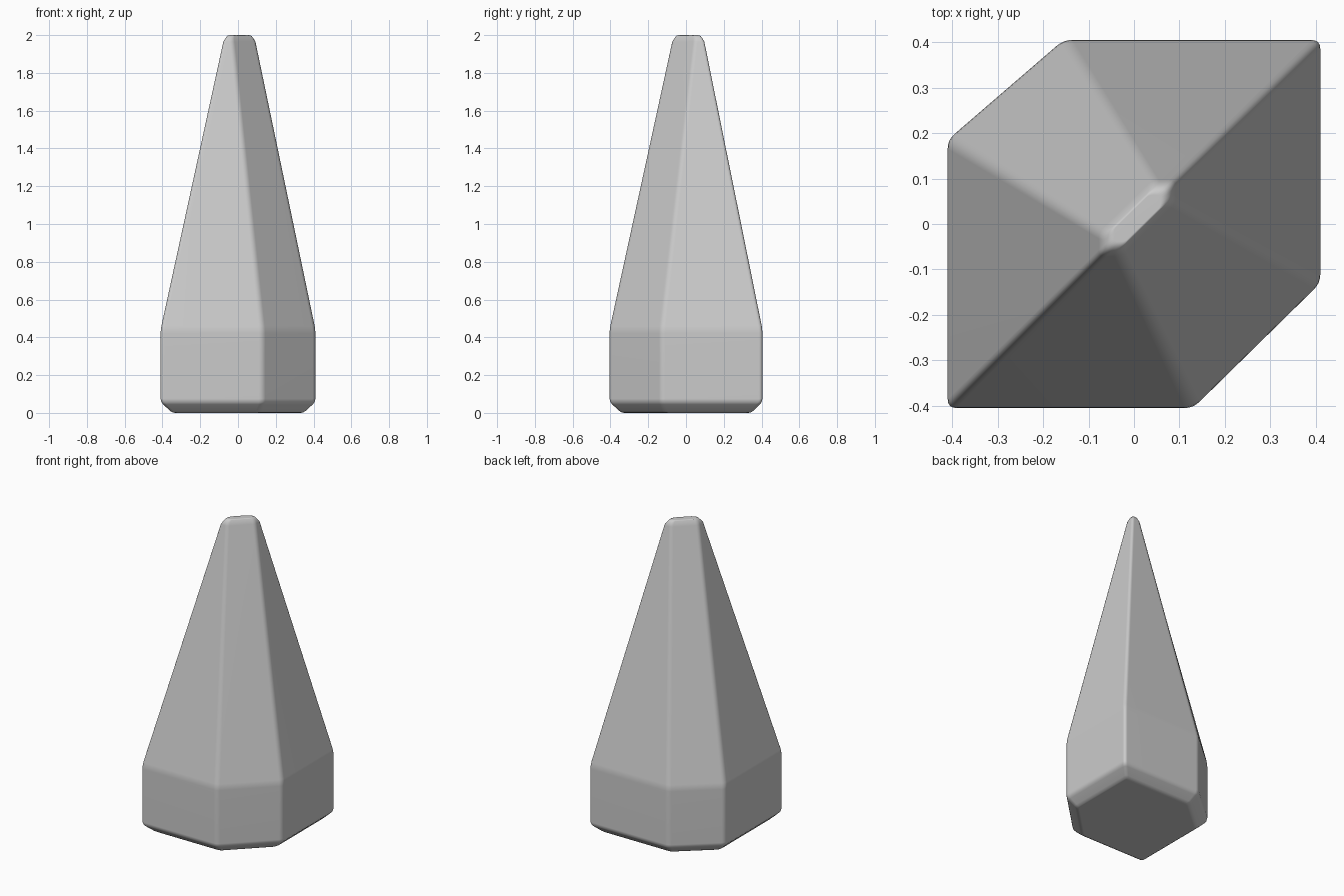
import bpy, bmesh
from mathutils import Vector

if "Cube" in bpy.data.objects:
    bpy.data.objects.remove(bpy.data.objects["Cube"])

# Six-sided outlines at the base and at the tip
BASE = [(-.41, -.405), (.13, -.405), (.41, -.13), (.41, .405), (-.155, .405), (-.41, .185)]
TIP = [(-.07, -.065), (-.032, -.065), (.085, .05), (.085, .09), (.045, .09), (-.07, -.022)]


def rounded(points, cut, steps=4):
    """Outline with every corner softened by a small curve."""
    pts = [Vector(p) for p in points]
    out = []
    for i, p in enumerate(pts):
        a = p + (pts[i - 1] - p).normalized() * cut
        b = p + (pts[(i + 1) % len(pts)] - p).normalized() * cut
        for s in range(steps + 1):
            t = s / steps
            out.append(a * (1 - t) ** 2 + p * 2 * t * (1 - t) + b * t * t)
    return out


def shrink(outline, k):
    c = sum(outline, Vector((0, 0))) / len(outline)
    return [c + (p - c) * k for p in outline]


base, tip = rounded(BASE, .02), rounded(TIP, .015)


def taper(z):
    t = (z - .44) / (2.0 - .44)
    return [a.lerp(b, t) for a, b in zip(base, tip)]


# Stack of outlines: chamfered foot, straight block, taper, rounded tip
rings = [(0, shrink(base, .81)), (.003, shrink(base, .845)), (.012, shrink(base, .88)),
         (.045, shrink(base, .965)), (.056, shrink(base, .988)), (.075, base),
         (.42, base), (.44, shrink(base, .996)), (.46, taper(.46)),
         (1.965, taper(1.965)), (1.985, shrink(tip, .94)),
         (1.996, shrink(tip, .83)), (2.0, shrink(tip, .66))]

bm = bmesh.new()
loops = [[bm.verts.new((p.x, p.y, z)) for p in ring] for z, ring in rings]
n = len(base)
for lo, hi in zip(loops, loops[1:]):
    for i in range(n):
        j = (i + 1) % n
        bm.faces.new((lo[i], lo[j], hi[j], hi[i]))
bm.faces.new(loops[0][::-1])
bm.faces.new(loops[-1])
bmesh.ops.recalc_face_normals(bm, faces=bm.faces)

# Tapered spike
mesh = bpy.data.meshes.new("tapered_spike")
bm.to_mesh(mesh)
bm.free()
spike = bpy.data.objects.new("tapered_spike", mesh)
bpy.context.collection.objects.link(spike)
for f in mesh.polygons:
    f.use_smooth = True
mod = spike.modifiers.new("weighted_normals", 'WEIGHTED_NORMAL')
mod.keep_sharp = True
